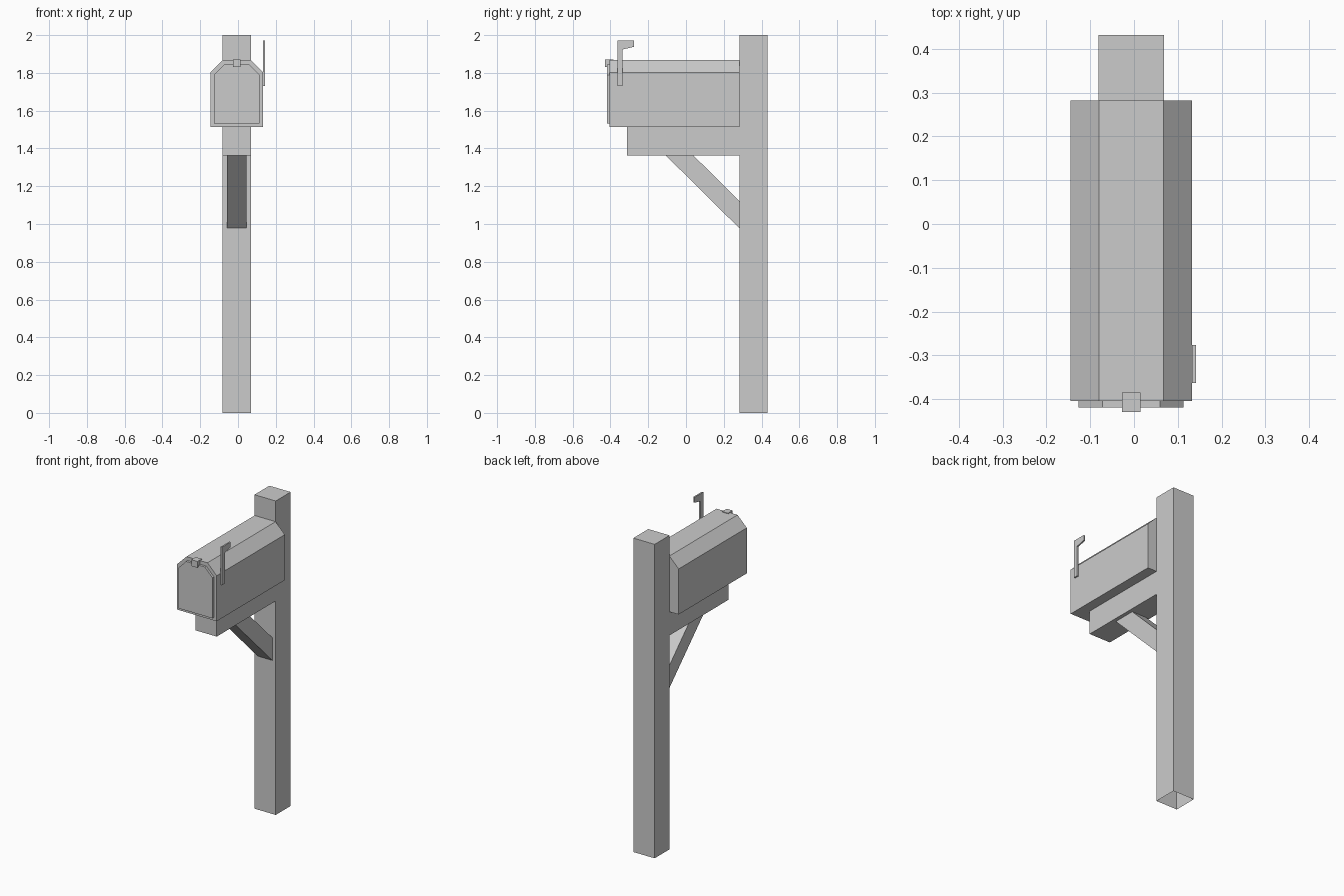
import bpy, bmesh
from mathutils import Vector

if "Cube" in bpy.data.objects:
    bpy.data.objects.remove(bpy.data.objects["Cube"])

CX = -0.0065  # shared centre line of post, arm and box


def prism(name, points, direction, open_bottom=False):
    """Extrude a closed 3D outline along a direction vector."""
    bm = bmesh.new()
    face = bm.faces.new([bm.verts.new(p) for p in points])
    ext = bmesh.ops.extrude_face_region(bm, geom=[face], use_keep_orig=True)
    verts = [g for g in ext["geom"] if isinstance(g, bmesh.types.BMVert)]
    bmesh.ops.translate(bm, verts=verts, vec=Vector(direction))
    bmesh.ops.recalc_face_normals(bm, faces=bm.faces)
    if open_bottom:
        low = [f for f in bm.faces if all(v.co.z < 1e-5 for v in f.verts)]
        bmesh.ops.delete(bm, geom=low, context='FACES_ONLY')
    mesh = bpy.data.meshes.new(name)
    bm.to_mesh(mesh)
    bm.free()
    obj = bpy.data.objects.new(name, mesh)
    bpy.context.collection.objects.link(obj)
    return obj


def box(name, x, y, z, **kw):
    pts = [(x[0], y[0], z[0]), (x[1], y[0], z[0]), (x[1], y[1], z[0]), (x[0], y[1], z[0])]
    return prism(name, pts, (0, 0, z[1] - z[0]), **kw)


def side_profile(name, yz, x0, x1):
    return prism(name, [(x0, y, z) for y, z in yz], (x1 - x0, 0, 0))


def gable(name, half, top_half, z0, shoulder, top, y0, y1):
    """Six-sided mailbox outline, mirrored about the centre line."""
    right = [(half, z0), (half, shoulder), (top_half, top)]
    xz = right + [(-x, z) for x, z in reversed(right)]
    return prism(name, [(CX + x, y0, z) for x, z in xz], (0, y1 - y0, 0))


# Wooden support: hollow-bottomed post, arm and diagonal brace
box("post", (CX - 0.075, CX + 0.075), (0.282, 0.432), (0, 2), open_bottom=True)
box("support_arm", (CX - 0.075, CX + 0.075), (-0.312, 0.282), (1.363, 1.513))
side_profile("diagonal_brace",
             [(-0.107, 1.363), (0.039, 1.363), (0.282, 1.122), (0.282, 0.978)],
             CX - 0.052, CX + 0.052)

# Mailbox body and its inset door
gable("mailbox_body", 0.139, 0.074, 1.513, 1.803, 1.868, -0.404, 0.282)
gable("mailbox_door", 0.120, 0.066, 1.532, 1.79, 1.845, -0.419, -0.404)

# Door latch over the front edge
box("door_latch", (CX - 0.021, CX + 0.021), (-0.43, -0.385), (1.832, 1.872))

# Signal flag on the right side
side_profile("signal_flag",
             [(-0.363, 1.73), (-0.335, 1.73), (-0.335, 1.924), (-0.276, 1.938),
              (-0.276, 1.972), (-0.363, 1.972)], 0.1325, 0.142)
